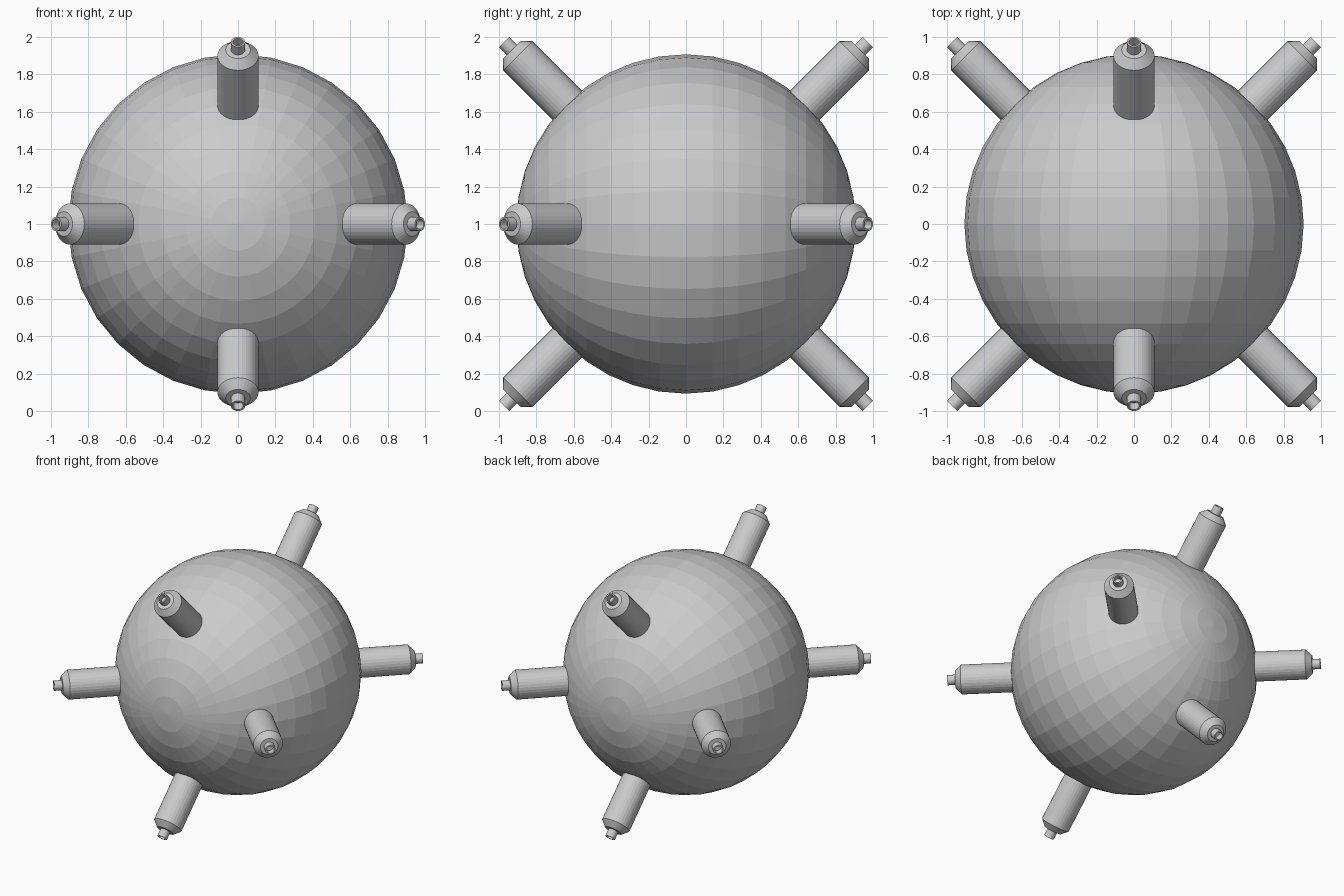
import bpy, bmesh, math
from mathutils import Vector, Matrix

if "Cube" in bpy.data.objects:
    bpy.data.objects.remove(bpy.data.objects["Cube"])

R = 0.907
CENTRE = Vector((0, 0, 1))


def add_object(name, bm):
    bmesh.ops.recalc_face_normals(bm, faces=bm.faces)
    mesh = bpy.data.meshes.new(name)
    bm.to_mesh(mesh)
    bm.free()
    obj = bpy.data.objects.new(name, mesh)
    bpy.context.collection.objects.link(obj)
    return obj


def lathe(name, profile, sides):
    """Revolve (radius, height) points round the local z axis."""
    bm = bmesh.new()
    rings = []
    for r, h in profile:
        rings.append([bm.verts.new((r * math.cos(2 * math.pi * i / sides),
                                    r * math.sin(2 * math.pi * i / sides), h))
                      for i in range(sides)])
    for a, b in zip(rings, rings[1:]):
        for i in range(sides):
            j = (i + 1) % sides
            bm.faces.new((a[i], a[j], b[j], b[i]))
    bm.faces.new(rings[0])
    bm.faces.new(rings[-1])
    return add_object(name, bm)


# Faceted ball with its poles on the front-back axis
bm = bmesh.new()
bmesh.ops.create_uvsphere(bm, u_segments=32, v_segments=20, radius=R,
                          matrix=Matrix.Rotation(math.pi / 2, 4, 'X'))
add_object("ball_body", bm).location = CENTRE

# Horn: fat cylinder, chamfered shoulder and a small hollow nozzle
horn_profile = [(0.11, 0.8), (0.11, 1.272), (0.066, 1.317), (0.038, 1.317),
                (0.038, 1.376), (0.028, 1.376), (0.028, 1.325)]

# Eight horns at 45 degrees: four towards the front, four towards the back
for side, y in (("front", -1), ("back", 1)):
    for place, x, z in (("top", 0, 1), ("bottom", 0, -1),
                        ("left", -1, 0), ("right", 1, 0)):
        horn = lathe(f"horn_{side}_{place}", horn_profile, 32)
        horn.rotation_euler = Vector((x, y, z)).to_track_quat('Z', 'Y').to_euler()
        horn.location = CENTRE
